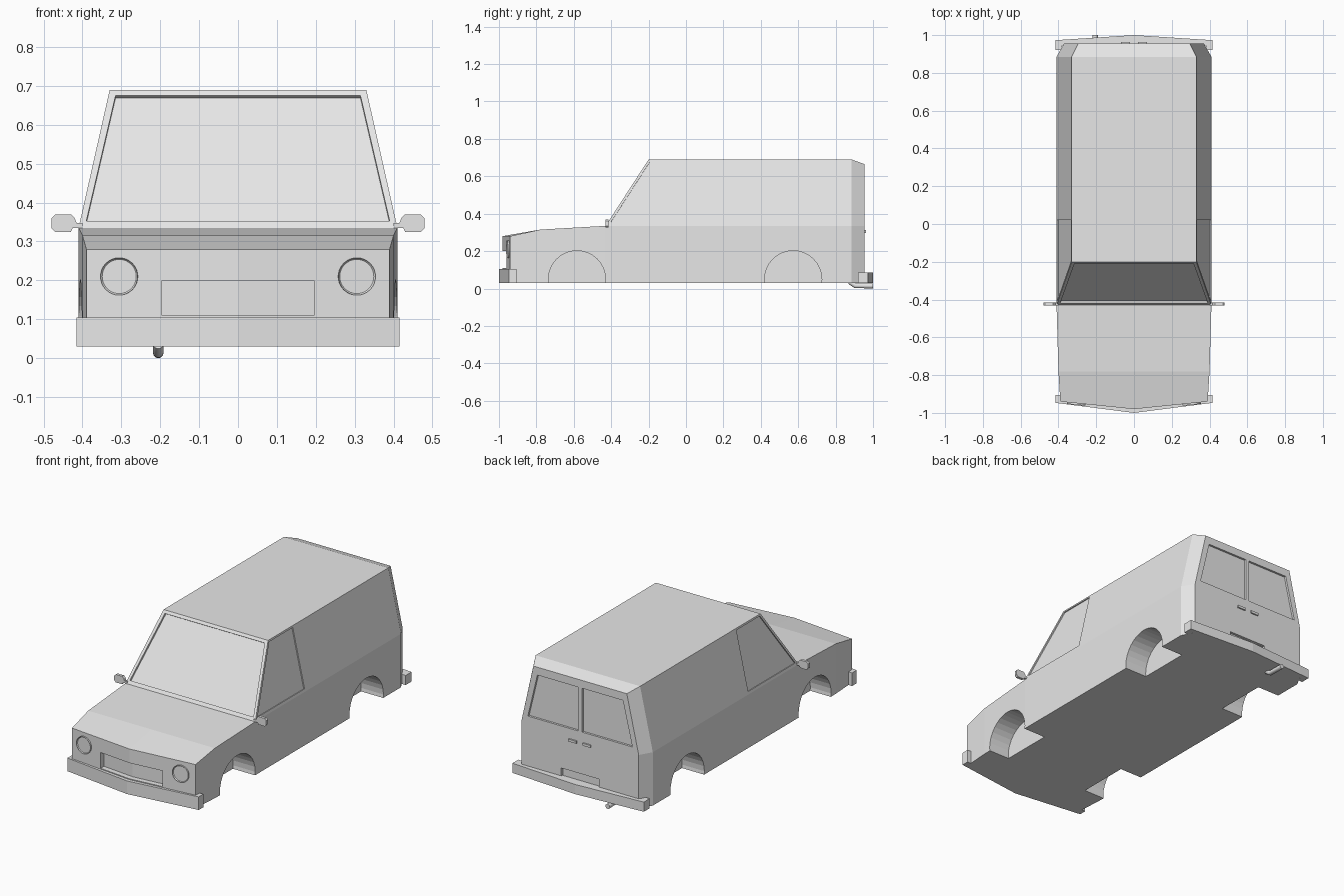
import bpy, bmesh, math
from mathutils import Vector, Matrix

if "Cube" in bpy.data.objects:
    bpy.data.objects.remove(bpy.data.objects["Cube"])

grey = bpy.data.materials.new("plain_grey")
grey.use_nodes = True
grey.diffuse_color = (0.8, 0.8, 0.8, 1)
grey.node_tree.nodes["Principled BSDF"].inputs["Base Color"].default_value = (0.8, 0.8, 0.8, 1)


def make_object(name, bm):
    bmesh.ops.recalc_face_normals(bm, faces=bm.faces)
    mesh = bpy.data.meshes.new(name)
    bm.to_mesh(mesh)
    bm.free()
    mesh.materials.append(grey)
    ob = bpy.data.objects.new(name, mesh)
    bpy.context.collection.objects.link(ob)
    return ob


def prism(bm, points, offset):
    """Closed solid from a polygon swept along an offset."""
    low = [bm.verts.new(p) for p in points]
    high = [bm.verts.new(Vector(p) + Vector(offset)) for p in points]
    bm.faces.new(low)
    bm.faces.new(high)
    for i in range(len(low)):
        j = (i + 1) % len(low)
        bm.faces.new((low[i], low[j], high[j], high[i]))


def recess(bm, points, outward, depth):
    """Cutter that sinks a polygon into a surface."""
    n = Vector(outward).normalized()
    prism(bm, [Vector(p) - n * depth for p in points], n * (depth + 0.03))


def mirrored(half):
    """Complete a plan outline whose first and last points lie on the centre line."""
    return half + [(-x, y) for x, y in reversed(half[1:-1])]


# Body shell: stations of (side y, centre y, belt x, belt z, roof x, roof z)
FLOOR, BELT, ROOF = 0.03, 0.335, 0.69
stations = [
    (-0.94, -0.98, 0.39, 0.28, 0.39, 0.28),
    (-0.78, -0.78, 0.40, 0.315, 0.40, 0.315),
    (-0.43, -0.43, 0.41, BELT, 0.41, BELT),
    (-0.20, -0.20, 0.41, BELT, 0.33, ROOF),
    (0.885, 0.885, 0.41, BELT, 0.33, ROOF),
    (0.955, 0.955, 0.37, BELT, 0.295, 0.665),
]
bm = bmesh.new()


def add_face(points):
    unique = [p for i, p in enumerate(points) if p not in points[:i]]
    if len(unique) > 2:
        bm.faces.new([bm.verts.new(p) for p in unique])


for s in (1, -1):
    rings = []
    for y, yc, bx, bz, rx, rz in stations:
        rings.append([(0, yc, FLOOR), (s * bx, y, FLOOR), (s * bx, y, bz),
                      (s * rx, y, rz), (0, yc, rz)])
    for a, b in zip(rings, rings[1:]):
        for i in range(4):
            add_face([a[i], a[i + 1], b[i + 1], b[i]])
    add_face(rings[0])
    add_face(rings[-1])
bmesh.ops.remove_doubles(bm, verts=bm.verts, dist=0.0001)
bmesh.ops.recalc_face_normals(bm, faces=bm.faces)
bmesh.ops.dissolve_limit(bm, angle_limit=0.005, verts=bm.verts, edges=bm.edges)
body = make_object("body", bm)

# Cutters for the windows, grille, plate recess and wheel arches
cut = bmesh.new()
rise = ROOF - BELT


def screen_point(x, z):
    return (x, -0.43 + (z - BELT) / rise * 0.23, z)


recess(cut, [screen_point(-0.39, 0.353), screen_point(0.39, 0.353),
             screen_point(0.315, 0.675), screen_point(-0.315, 0.675)],
       (0, -rise, 0.23), 0.012)
for s in (1, -1):
    side_window = [(-0.405, 0.35), (0.02, 0.35), (0.02, 0.68), (-0.192, 0.68)]
    recess(cut, [(s * (0.41 - (z - BELT) / rise * 0.08), y, z) for y, z in side_window],
           (s * rise, 0, 0.08), 0.006)
    rear_window = [(0.012, 0.37), (0.33, 0.37), (0.27, 0.62), (0.012, 0.62)]
    recess(cut, [(s * x, 0.955, z) for x, z in rear_window], (0, 1, 0), 0.012)
    for y in (-0.583, 0.573):
        arch = [(s * 0.27, y + 0.153 * math.cos(math.tau * i / 32),
                 0.049 + 0.153 * math.sin(math.tau * i / 32)) for i in range(32)]
        prism(cut, arch, (s * 0.25, 0, 0))
grille = mirrored([(0, -1.1), (0.195, -1.1), (0.195, -0.93), (0, -0.95)])
prism(cut, [(x, y, 0.11) for x, y in grille], (0, 0, 0.09))
recess(cut, [(-0.12, 0.955, 0.06), (0.12, 0.955, 0.06),
             (0.12, 0.955, 0.13), (-0.12, 0.955, 0.13)], (0, 1, 0), 0.015)
cutter = make_object("cutter", cut)
cutter.hide_render = True
mod = body.modifiers.new("recesses", 'BOOLEAN')
mod.operation = 'DIFFERENCE'
mod.solver = 'EXACT'
mod.object = cutter
bpy.context.view_layer.objects.active = body
bpy.ops.object.modifier_apply(modifier=mod.name)
bpy.data.objects.remove(cutter)

# Bumpers with wrapped ends
bumpers = {
    "front_bumper": ([(0, -1.0), (0.415, -0.947), (0.415, -0.905), (0.38, -0.905),
                      (0.38, -0.93), (0, -0.96)], 0.075),
    "rear_bumper": ([(0, 1.0), (0.415, 0.973), (0.415, 0.92), (0.38, 0.92),
                     (0.38, 0.945), (0, 0.945)], 0.055),
}
for name, (half, height) in bumpers.items():
    bm = bmesh.new()
    prism(bm, [(x, y, FLOOR) for x, y in mirrored(half)], (0, 0, height))
    make_object(name, bm)

for s, side in ((1, "left"), (-1, "right")):
    # Headlights with a thin rim, set square to the angled nose
    bm = bmesh.new()
    bmesh.ops.create_cone(bm, cap_ends=True, segments=32, radius1=0.048,
                          radius2=0.048, depth=0.02)
    lens = max(bm.faces, key=lambda f: f.calc_center_median().z)
    bmesh.ops.inset_region(bm, faces=[lens], thickness=0.004, depth=-0.005)
    bm.transform(Matrix.Translation((s * 0.305, -0.947, 0.21))
                 @ Matrix.Rotation(s * 0.102, 4, 'Z') @ Matrix.Rotation(math.pi / 2, 4, 'X'))
    light = make_object(side + "_headlight", bm)
    bpy.ops.object.select_all(action='DESELECT')
    light.select_set(True)
    bpy.context.view_layer.objects.active = light
    bpy.ops.object.shade_smooth_by_angle()

    # Door mirrors: rounded head on a short arm
    bm = bmesh.new()
    outline = [(0.40, 0.335), (0.425, 0.335), (0.43, 0.325), (0.47, 0.325), (0.48, 0.335),
               (0.48, 0.36), (0.47, 0.37), (0.43, 0.37), (0.42, 0.36), (0.415, 0.347),
               (0.40, 0.347)]
    prism(bm, [(s * x, -0.431, z) for x, z in outline], (0, 0.016, 0))
    make_object(side + "_mirror", bm)

    # Rear door handles
    bm = bmesh.new()
    bmesh.ops.create_cube(bm, size=1)
    bm.transform(Matrix.Translation((s * 0.045, 0.957, 0.305))
                 @ Matrix.Diagonal((0.05, 0.012, 0.014, 1)))
    make_object(side + "_door_handle", bm)

# Exhaust pipe
curve = bpy.data.curves.new("exhaust_pipe", 'CURVE')
curve.dimensions = '3D'
curve.bevel_depth = 0.014
curve.bevel_resolution = 3
curve.use_fill_caps = True
path = [(0.875, 0.036), (0.905, 0.015), (1.0, 0.014)]
spline = curve.splines.new('POLY')
spline.points.add(len(path) - 1)
for point, (y, z) in zip(spline.points, path):
    point.co = (-0.205, y, z, 1)
curve.materials.append(grey)
bpy.context.collection.objects.link(bpy.data.objects.new("exhaust_pipe", curve))
